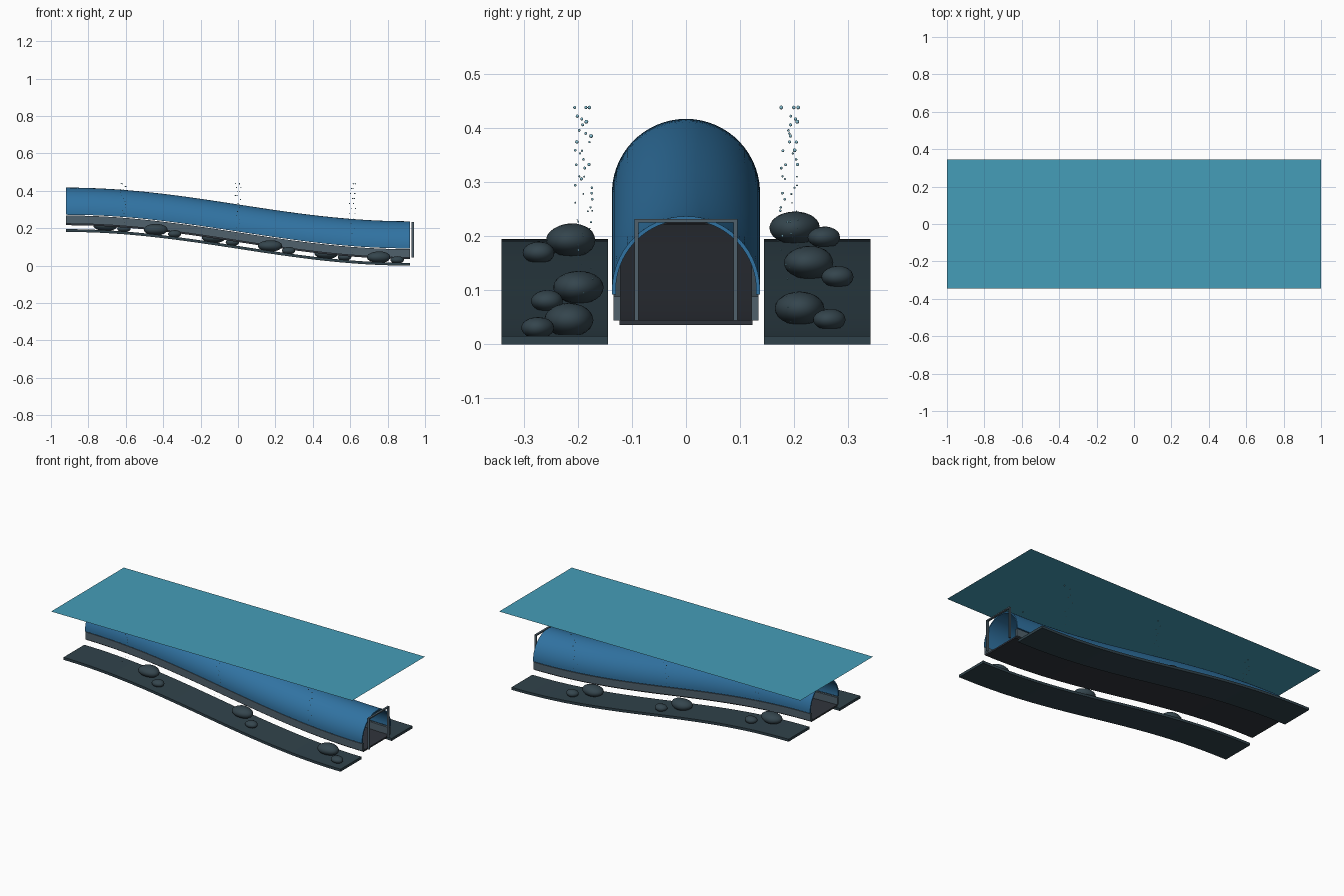
import bpy, bmesh, math, random
from mathutils import Vector

if "Cube" in bpy.data.objects:
    bpy.data.objects.remove(bpy.data.objects["Cube"])

random.seed(4)
HALF = 0.92


def slope(x):
    return 0.09 * (1 - math.sin(math.pi * x / (2 * HALF)))


def material(name, r, g, b, a=1):
    m = bpy.data.materials.new(name)
    m.diffuse_color = (r, g, b, a)
    m.use_nodes = True
    m.node_tree.nodes["Principled BSDF"].inputs["Base Color"].default_value = m.diffuse_color
    return m


GLASS = material("blue glass", 0.03, 0.17, 0.36)
WATER = material("water", 0.06, 0.34, 0.48)
STONE = material("dark stone", 0.035, 0.06, 0.075)
SAND = material("seabed", 0.03, 0.055, 0.07)
FLOOR = material("walkway", 0.03, 0.035, 0.045)
METAL = material("metal", 0.08, 0.12, 0.15)
BUBBLE = material("bubble", 0.25, 0.55, 0.68)


def finish(bm, name, mat, smooth=True):
    bmesh.ops.recalc_face_normals(bm, faces=bm.faces)
    me = bpy.data.meshes.new(name)
    bm.to_mesh(me)
    bm.free()
    ob = bpy.data.objects.new(name, me)
    bpy.context.collection.objects.link(ob)
    me.materials.append(mat)
    if smooth:
        bpy.ops.object.select_all(action='DESELECT')
        bpy.context.view_layer.objects.active = ob
        ob.select_set(True)
        bpy.ops.object.shade_smooth_by_angle(angle=math.radians(35))
    return ob


def sweep(name, profile, mat, steps=40):
    """Extrude a closed (y, z) profile along the sloping path."""
    bm = bmesh.new()
    rings = []
    for i in range(steps + 1):
        x = -HALF + 2 * HALF * i / steps
        rings.append([bm.verts.new((x, y, z + slope(x))) for y, z in profile])
    n = len(profile)
    for a, b in zip(rings, rings[1:]):
        for k in range(n):
            bm.faces.new((a[k], a[(k + 1) % n], b[(k + 1) % n], b[k]))
    bm.faces.new(rings[0])
    bm.faces.new(rings[-1])
    return finish(bm, name, mat)


def rect(y0, y1, z0, z1):
    return [(y0, z0), (y1, z0), (y1, z1), (y0, z1)]


def box(name, lo, hi, mat):
    bm = bmesh.new()
    bmesh.ops.create_cube(bm, size=1)
    for v in bm.verts:
        v.co = Vector([(lo[i] + hi[i]) / 2 + v.co[i] * (hi[i] - lo[i]) for i in range(3)])
    return finish(bm, name, mat, False)


# Glass arch of the tunnel
def arc(r, zc=0.10, zb=0.092, n=32):
    a0 = math.asin((zb - zc) / r)
    return [(r * math.cos(a), zc + r * math.sin(a))
            for a in (a0 + (math.pi - 2 * a0) * i / n for i in range(n + 1))]


sweep("glass_tunnel", arc(0.137) + arc(0.130)[::-1], GLASS)

# Walkway, curbs and seabed strips
sweep("walkway", rect(-0.123, 0.123, 0.036, 0.045), FLOOR)
for s, side in ((-1, "front"), (1, "back")):
    sweep(side + "_curb", rect(s * 0.121, s * 0.134, 0.044, 0.088), METAL)
    sweep(side + "_seabed", rect(s * 0.144, s * 0.341, 0.0, 0.015), SAND)

# Door frame at the low end
for s, side in ((-1, "front"), (1, "back")):
    box(side + "_door_post", (0.928, min(s * 0.088, s * 0.095), 0.044),
        (0.940, max(s * 0.088, s * 0.095), 0.232), METAL)
box("door_lintel", (0.928, -0.095, 0.225), (0.940, 0.095, 0.232), METAL)


# Rocks in pairs, large and small
def rock(name, loc, size):
    bm = bmesh.new()
    bmesh.ops.create_icosphere(bm, subdivisions=3, radius=1)
    p = random.uniform(0, 6)
    for v in bm.verts:
        c = v.co.copy()
        k = 1 + 0.05 * math.sin(2.5 * c.x + p) * math.cos(2.3 * c.y - p)
        v.co = Vector(loc) + Vector([c[i] * size[i] * k for i in range(3)])
    finish(bm, name, STONE)


pairs = [(-0.44, -0.215), (0.17, -0.20), (0.75, -0.217),
         (-0.71, 0.20), (-0.13, 0.225), (0.47, 0.21)]
for i, (x, y) in enumerate(pairs):
    dy = -0.058 if y < 0 else 0.054
    rock(f"large_rock_{i}", (x, y, slope(x) + 0.041), (0.064, 0.046, 0.031))
    rock(f"small_rock_{i}", (x + 0.1, y + dy, slope(x + 0.1) + 0.030), (0.036, 0.030, 0.020))

# Bubble columns growing towards the surface
for s, side in ((-1, "front"), (1, "back")):
    for j, x in enumerate((-0.615, 0.0, 0.612)):
        bm = bmesh.new()
        z0, n = slope(x) + 0.03, 16
        for i in range(n):
            t = i / (n - 1)
            pos = Vector((x + random.uniform(-0.016, 0.016),
                          s * 0.19 + random.uniform(-0.018, 0.018),
                          z0 + (0.438 - z0) * t))
            new = bmesh.ops.create_icosphere(bm, subdivisions=2,
                                             radius=(0.0012 + 0.0025 * t) * random.uniform(0.7, 1.1))
            bmesh.ops.translate(bm, verts=new["verts"], vec=pos)
        finish(bm, f"{side}_bubbles_{j}", BUBBLE)

# Flat water surface
bm = bmesh.new()
bm.faces.new([bm.verts.new(c) for c in ((-1, -0.345, 0.45), (1, -0.345, 0.45),
                                        (1, 0.345, 0.45), (-1, 0.345, 0.45))])
finish(bm, "water_surface", WATER, False)
